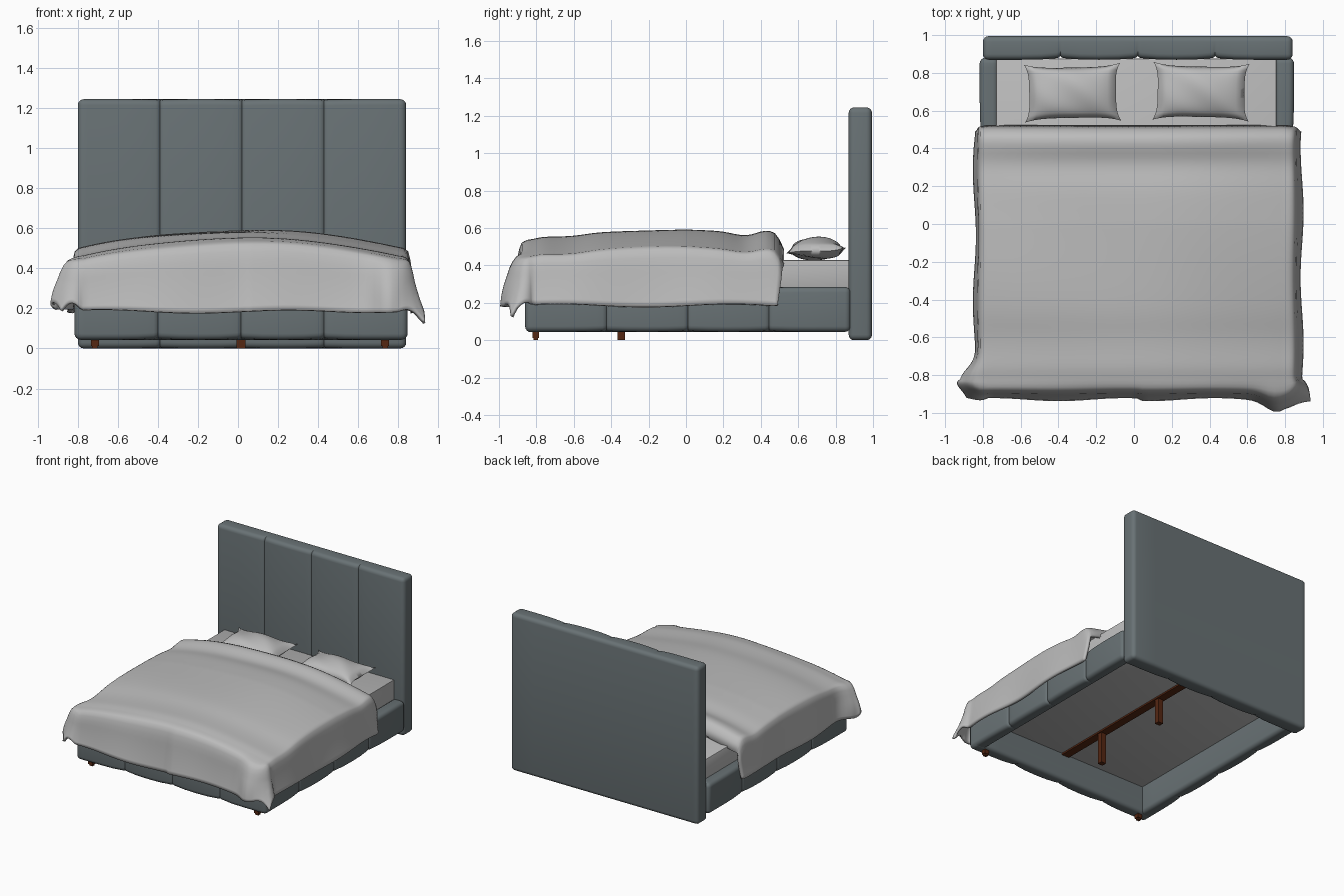
import bpy, bmesh, math
from mathutils import Matrix, Vector

cube = bpy.data.objects.get("Cube")
if cube:
    bpy.data.objects.remove(cube, do_unlink=True)


def material(name, rgb):
    m = bpy.data.materials.new(name)
    m.use_nodes = True
    m.diffuse_color = (*rgb, 1)
    m.node_tree.nodes["Principled BSDF"].inputs["Base Color"].default_value = (*rgb, 1)
    return m


FABRIC = material("slate upholstery", (0.14, 0.168, 0.177))
LINEN = material("pale linen", (0.5, 0.5, 0.5))
WOOD = material("brown wood", (0.09, 0.02, 0.006))


def finish(name, bm, mat, angle=50):
    bmesh.ops.recalc_face_normals(bm, faces=bm.faces)
    me = bpy.data.meshes.new(name)
    bm.to_mesh(me)
    bm.free()
    me.materials.append(mat)
    ob = bpy.data.objects.new(name, me)
    bpy.context.collection.objects.link(ob)
    bpy.ops.object.select_all(action="DESELECT")
    bpy.context.view_layer.objects.active = ob
    ob.select_set(True)
    bpy.ops.object.shade_smooth_by_angle(angle=math.radians(angle))
    return ob


def bump(t, width):
    return math.exp(-(t / width) ** 2)


def box_mesh(lo, hi, bevel=0, segments=3):
    lo, hi = Vector(lo), Vector(hi)
    bm = bmesh.new()
    bmesh.ops.create_cube(bm, size=1)
    for v in bm.verts:
        v.co = (lo + hi) / 2 + v.co * (hi - lo)
    if bevel:
        bmesh.ops.bevel(bm, geom=bm.edges[:], offset=bevel, segments=segments,
                        profile=0.5, affect="EDGES")
    return bm


def padded(name, length, depth, height, place, sag, panels=4, bevel=0.03):
    """Upholstered slab along local x, with stitched seams on its -y side."""
    bm = box_mesh((-length / 2, -depth / 2, 0), (length / 2, depth / 2, height), bevel, 4)
    step = length / panels
    for i in range(panels):
        for t in (-0.25, -0.12, -0.05, -0.016, 0, 0.016, 0.05, 0.12, 0.25, 0.5):
            x = -length / 2 + (i + t) * step
            if x > -length / 2 + bevel:
                bmesh.ops.bisect_plane(bm, geom=bm.verts[:] + bm.edges[:] + bm.faces[:],
                                       plane_co=(x, 0, 0), plane_no=(1, 0, 0))
    for v in bm.verts:
        k = round((v.co.x + length / 2) / step)
        if 0 < k < panels:
            d = abs(v.co.x + length / 2 - k * step) / step
            pinch = 0.011 * bump(d, 0.014) + 0.009 * bump(d, 0.2)
            if v.co.y < 0:
                v.co.y += pinch
                v.co.z += pinch * sag * (1 if v.co.z < height / 2 else -1)
    bm.transform(place)
    return finish(name, bm, FABRIC)


# Upholstered headboard and rails
MID = 0.015
padded("headboard", 1.64, 0.125, 1.245, Matrix.Translation((0.02, 0.932, 0)), 0.3)
padded("foot_rail", 1.66, 0.1, 0.245, Matrix.Translation((MID, -0.81, 0.043)), 0.6)
for name, side in (("left_rail", 1), ("right_rail", -1)):
    turn = Matrix.Rotation(side * math.pi / 2, 4, "Z")
    padded(name, 1.74, 0.1, 0.24, Matrix.Translation((MID + side * 0.782, 0.01, 0.045)) @ turn, 0.4)

# Mattress
finish("mattress", box_mesh((-0.73, -0.78, 0.26), (0.755, 0.875, 0.43), 0.008, 2), LINEN, 30)

# Centre beam, its legs and the corner feet
finish("centre_beam", box_mesh((-0.02, -0.77, 0.247), (0.045, 0.875, 0.265)), WOOD, 30)
for i, (x, y, z) in enumerate(((MID, -0.345, 0), (MID, 0.3, 0.05))):
    finish(f"centre_leg_{i + 1}", box_mesh((x - 0.022, y - 0.02, z), (x + 0.022, y + 0.02, 0.25)), WOOD, 30)
for name, x in (("left_foot", 0.735), ("right_foot", -0.715)):
    finish(name, box_mesh((x - 0.02, -0.82, 0.012), (x + 0.02, -0.785, 0.06)), WOOD, 30)
    finish(name + "_pad", box_mesh((x - 0.014, -0.815, 0), (x + 0.014, -0.79, 0.012)), WOOD, 30)


# Pillows: two domed sheets joined along a seam with pulled-out corners
def pillow(name, cx, cy, tilt):
    bm = bmesh.new()
    n = 20
    for side in (1, -1):
        made = bmesh.ops.create_grid(bm, x_segments=n, y_segments=n, size=1)["verts"]
        for v in made:
            u, w = v.co.x, v.co.y
            dome = max(0, (1 - u * u) * (1 - w * w)) ** 0.45
            height = 0.072 if side > 0 else 0.045
            crease = 0.006 * math.sin(5 * u + 3 * w + cx) * dome
            v.co = (u * 0.255 * (1 - 0.1 * (1 - w ** 4)),
                    w * 0.153 * (1 - 0.13 * (1 - u ** 4)),
                    side * height * dome + crease + 0.02 * (u * w) ** 4 * (1 if w > 0 else -0.6))
    bmesh.ops.remove_doubles(bm, verts=bm.verts, dist=0.0005)
    bm.transform(Matrix.Translation((cx, cy, 0.477)) @ Matrix.Rotation(tilt, 4, "Z"))
    finish(name, bm, LINEN, 80)


pillow("right_pillow", -0.325, 0.695, 0.02)
pillow("left_pillow", 0.355, 0.7, -0.02)

# Duvet: a sheet draped over the mattress edges, folding round the foot corners
HX, FOOT, HEAD, DROP = 0.79, -0.82, 0.525, 0.36


def crown(x, y):
    z = 0.59 - 0.085 * abs(x / HX) ** 2.2 - 0.06 * max(0, -y / 0.82) ** 2.5
    z += (0.02 * bump(y - 0.43, 0.07) - 0.016 * bump(y - 0.31, 0.09)) * (1 - 0.5 * x * x)
    z -= 0.05 * max(0, y)
    z += 0.006 * math.sin(5 * x + 3 * y) * math.cos(4 * y - 2 * x)
    z += 0.008 * bump(y + 0.78, 0.07) - 0.008 * bump(y + 0.6, 0.1)
    return z - 0.08 * max(0, (y - 0.46) / (HEAD - 0.46)) ** 2


def drape(a, b):
    side = 1 if a > 0 else -1
    ex, ey = max(0, abs(a) - HX), max(0, FOOT - b)
    r = math.hypot(ex, ey)
    x, y = max(-HX, min(HX, a)), max(FOOT, b)
    z = crown(x, y)
    if r > 0:
        t = math.atan2(ey, ex)
        fold, front = math.sin(2 * t), math.sin(t)
        r *= 1 - (0.2 if side > 0 else 0.32) * fold
        bend = min(r / 0.1, math.pi / 2)
        hang = r / DROP
        out = (0.05 + 0.025 * front) * math.sin(bend) + (0.02 + 0.015 * front) * hang ** 2
        out += 0.05 * fold * hang ** 1.5
        along = y if ex > ey else x
        out += 0.008 * math.sin(9 * along + side) * hang * (1 - fold)
        fall = 0.055 * (1 - math.cos(bend)) + max(0, r - 0.09) * (0.92 - 0.1 * fold)
        even = (z - 0.2) / 0.29
        z -= fall * (even + (1 - even) * fold)
        z += 0.008 * math.sin(7 * along) * hang
        x += side * math.cos(t) * out
        y -= front * out
        # Loose tucks bulging beside the foot corners
        belly = math.sin(min(1, hang) * math.pi * 0.65)
        if side > 0:
            x += 0.015 * math.cos(t) * hang
            y -= 0.065 * belly * front * bump(x - 0.74, 0.08)
        else:
            x -= 0.085 * belly * math.cos(t) * bump(y + 0.82, 0.08)
        if y > 0.4:
            y -= 0.035 * hang * (y - 0.4) / 0.12
    return Vector((x + MID, y, max(z, 0.11)))


bm = bmesh.new()
nx, ny = 76, 68
wide, low = HX + DROP, FOOT - DROP
rows = [[bm.verts.new(drape(-wide + 2 * wide * i / nx, low + (HEAD - low) * j / ny))
         for i in range(nx + 1)] for j in range(ny + 1)]
for j in range(ny):
    for i in range(nx):
        bm.faces.new((rows[j][i], rows[j][i + 1], rows[j + 1][i + 1], rows[j + 1][i]))
duvet = finish("duvet", bm, LINEN, 80)
shell = duvet.modifiers.new("thickness", "SOLIDIFY")
shell.thickness = 0.02
shell.offset = -1
